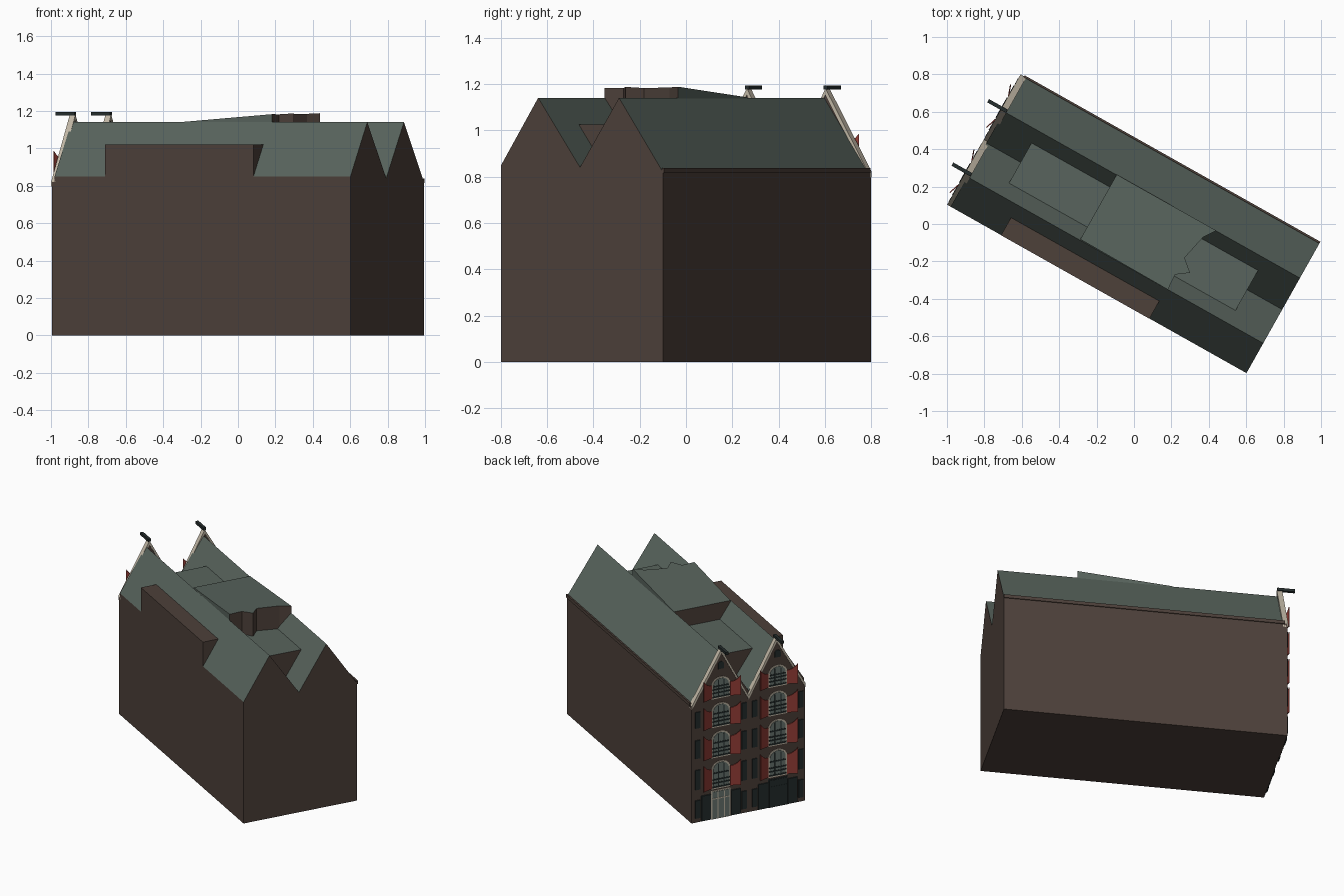
import bpy, bmesh, math
from mathutils import Matrix, Vector

if "Cube" in bpy.data.objects:
    bpy.data.objects.remove(bpy.data.objects["Cube"])

TURN = Matrix.Rotation(math.radians(-29.36), 4, "Z")


def material(name, r, g, b):
    m = bpy.data.materials.new(name)
    m.use_nodes = True
    m.diffuse_color = (r, g, b, 1)
    m.node_tree.nodes["Principled BSDF"].inputs["Base Color"].default_value = (r, g, b, 1)
    return m


BROWN = material("brown brick", .075, .052, .042)
ROOF = material("grey green roof", .098, .127, .109)
RED = material("red shutter", .29, .047, .037)
BEIGE = material("beige trim", .55, .49, .39)
GLASS = material("grey glass", .15, .19, .17)
DARK = material("dark green wood", .018, .026, .026)


def add(name, bm, mats, rule=None):
    """Finish a mesh: outward normals, colour rule, turn into place."""
    bmesh.ops.recalc_face_normals(bm, faces=bm.faces)
    bm.normal_update()
    if rule:
        for f in bm.faces:
            f.material_index = rule(f.normal)
    bm.transform(TURN)
    me = bpy.data.meshes.new(name)
    bm.to_mesh(me)
    bm.free()
    for m in mats:
        me.materials.append(m)
    ob = bpy.data.objects.new(name, me)
    bpy.context.collection.objects.link(ob)
    return ob


def prism(name, outline, a, b, mats, rule=None, place=lambda p, d: (d, p[0], p[1]), move=None):
    """Extrude an outline between two depths; by default along the house."""
    bm = bmesh.new()
    rings = [[bm.verts.new(place(p, d)) for p in outline] for d in (a, b)]
    n = len(outline)
    bm.faces.new(rings[0])
    bm.faces.new(rings[1])
    for i in range(n):
        j = (i + 1) % n
        bm.faces.new((rings[0][i], rings[0][j], rings[1][j], rings[1][i]))
    if move:
        bm.transform(move)
    return add(name, bm, mats, rule)


def rect(y0, y1, z0, z1):
    return [(y0, z0), (y1, z0), (y1, z1), (y0, z1)]


def arch(cy, half, z0, z1, steps=10):
    """Upright with an elliptical head."""
    rise = half * .85
    pts = [(cy - half, z0), (cy + half, z0)]
    for i in range(steps + 1):
        t = math.pi * i / steps
        pts.append((cy + half * math.cos(t), z1 - rise + rise * math.sin(t)))
    return pts


# House body with two parallel ridges
body = [(-.4, 0), (.4, 0), (.4, .82), (.183, 1.14), (-.01, .84), (-.217, 1.14), (-.4, .85)]
prism("house_body", body, -.9, .915, [BROWN, ROOF], lambda n: int(n.z > .2))
prism("eave_gutter", rect(.395, .406, .815, .838), -.9, .915, [BROWN])

# Wide flat dormer on one slope
dormer = [(-.401, .85), (-.401, 1.02), (-.29, 1.02), (-.29, .85)]
prism("side_dormer", dormer, -.59, .32, [BROWN])

# Low deck filling the valley
prism("valley_deck", [(-.137, 1.025), (.115, 1.025), (-.01, .84)], -.69, .7,
      [BROWN, ROOF], lambda n: int(n.z > .5))

# Raised roof between the ridges, rising gently toward a stepped end
raised = [(-.21, -.212), (.33, -.217), (.324, -.128), (.389, -.08), (.324, -.025),
          (.357, .12), (.4, .185), (-.21, .185)]
prism("raised_roof", raised, 0, 1, [BROWN, ROOF],
      lambda n: int(n.z > .5 or abs(n.y) > .98),
      lambda p, d: (p[0], p[1], 1.142 + .075 * (p[0] + .21) if d else .95))

# Ornate front wall with twin gables
gable = [(.4, .82), (.192, 1.178), (0, .815), (-.197, 1.178), (-.4, .82)]
prism("front_wall", [(-.4, 0), (.4, 0)] + gable, -.915, -.89, [BROWN])
for i in range(4):
    (y0, z0), (y1, z1) = gable[i], gable[i + 1]
    strip = [(y0, z0 + .003), (y1, z1 + .003), (y1, z1 - .024), (y0, z0 - .024)]
    prism("gable_coping", strip, -.921, -.886, [BEIGE])

FRONT = -.915


def plate(name, outline, mat, level):
    """Thin plate stacked on the front wall."""
    return prism(name, outline, FRONT + .002, FRONT - .003 * level, [mat])


def shutter(cy, side, z0, z1):
    """Open shutter, tall at its free edge, hinged beside the window."""
    w, drop = .07, .045
    pts = [(0, z0), (side * w, z0)]
    for i in range(6):
        t = math.pi / 2 * i / 5
        pts.append((side * w * math.cos(t), z1 - drop * math.sin(t) ** 2))
    hinge = Vector((FRONT - .002, cy + side * .066, 0))
    swing = Matrix.Translation(hinge) @ Matrix.Rotation(side * math.radians(19), 4, "Z")
    prism("red_shutter", pts, -.004, .002, [RED], move=swing)


def window(cy, z0, z1):
    plate("window_frame", arch(cy, .066, z0, z1), BEIGE, 1)
    plate("window_glass", arch(cy, .055, z0 + .008, z1 - .01), GLASS, 2)
    for dy in (-.02, .02):
        plate("window_bar", rect(cy + dy - .003, cy + dy + .003, z0 + .008, z1 - .02), DARK, 2.7)
    mid = z0 + .58 * (z1 - z0)
    plate("window_crossbar", rect(cy - .055, cy + .055, mid - .005, mid + .005), DARK, 2.8)
    # Railing across the lower part
    for k in (.01, .038, .062):
        plate("window_rail", rect(cy - .06, cy + .06, z0 + k, z0 + k + .009), DARK, 3.2)


rows = [(.21, .402), (.428, .61), (.64, .808), (.84, .99)]
for bay, cy in enumerate((.195, -.205)):
    for z0, z1 in rows:
        window(cy, z0, z1)
        for side in (-1, 1):
            shutter(cy, side, z0 + .005, z1 - .005)
    # Narrow dark side openings on the full-width storeys
    for z0, z1 in [(.01, .19)] + rows[:3]:
        for side in (-1, 1):
            y = cy + side * .163
            plate("narrow_side_shutter", rect(y - .017, y + .017, z0 + .02, z1 - .035), DARK, 2.5)
    # Ground floor doors
    plate("door_frame", rect(cy - .068, cy + .068, 0, .2), BEIGE if bay == 0 else DARK, 1)
    plate("door", rect(cy - .06, cy + .06, .005, .192), GLASS if bay == 0 else DARK, 2)
    for dy in (-.022, .022):
        plate("door_bar", rect(cy + dy - .003, cy + dy + .003, .005, .192),
              BEIGE if bay == 0 else DARK, 2.6)
    plate("door_crossbar", rect(cy - .06, cy + .06, .14, .147), BEIGE if bay == 0 else DARK, 2.7)
    for side in (-1, 1):
        y = cy + side * .104
        plate("door_side_panel", rect(y - .033, y + .033, .005, .18), DARK, 3)
    # Small attic hatch and hoist beam at the peak
    plate("attic_hatch", arch(cy, .02, 1.045, 1.095), DARK, 2)
    beam_y = gable[1 + 2 * bay][0]
    prism("hoist_beam", rect(beam_y - .01, beam_y + .01, 1.175, 1.194), -1.003, -.888, [DARK])
